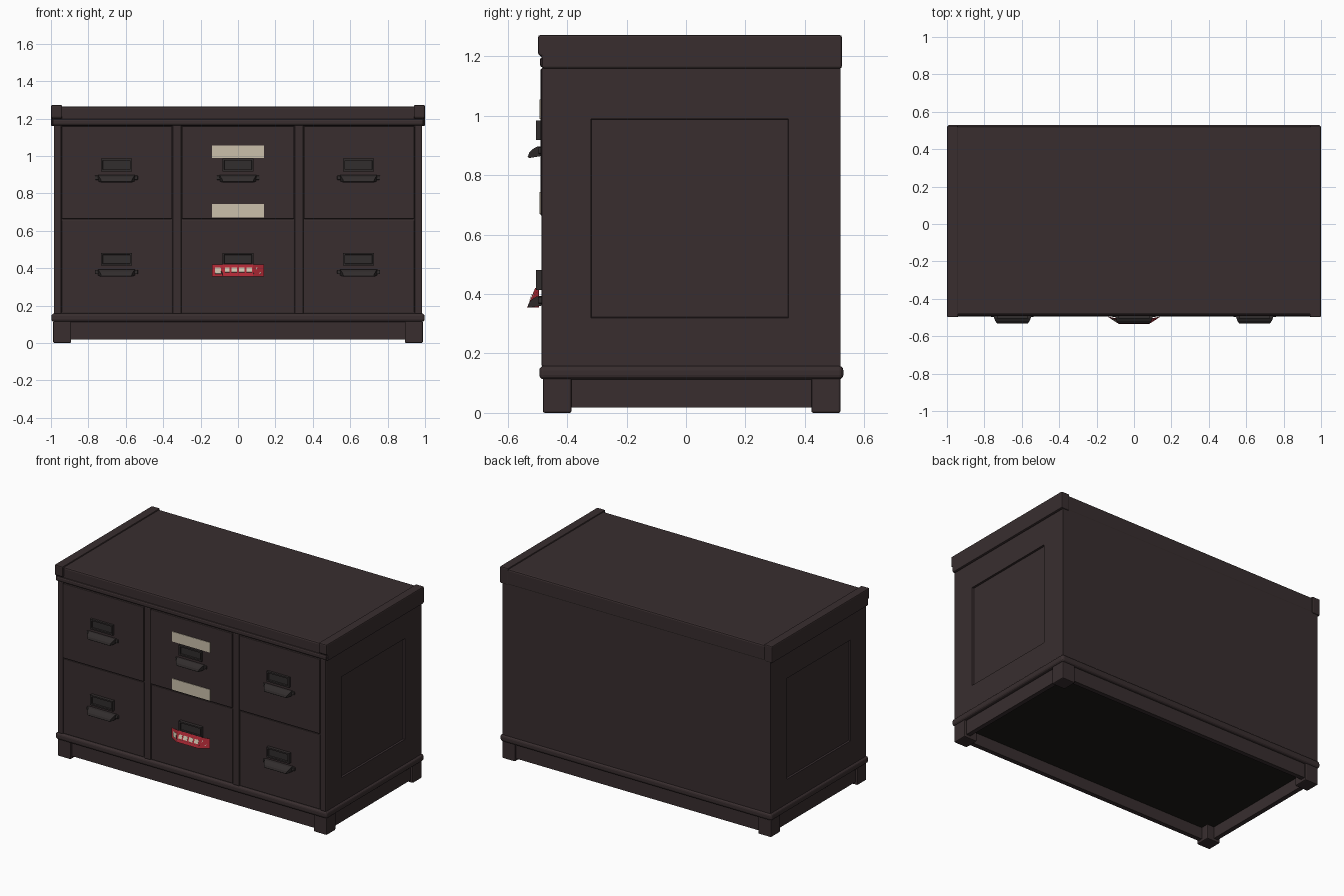
import bpy, bmesh
from mathutils import Vector

cube = bpy.data.objects.get("Cube")
if cube:
    bpy.data.objects.remove(cube, do_unlink=True)


def material(name, rgb):
    m = bpy.data.materials.new(name)
    m.use_nodes = True
    m.diffuse_color = (*rgb, 1)
    m.node_tree.nodes["Principled BSDF"].inputs["Base Color"].default_value = (*rgb, 1)
    return m


WOOD = material("dark brown wood", (0.040, 0.027, 0.028))
METAL = material("dark metal", (0.031, 0.026, 0.026))
UNDER = material("black underside", (0.012, 0.011, 0.009))
CREAM = material("cream tape", (0.60, 0.53, 0.41))
RED = material("red tape", (0.42, 0.022, 0.035))


def finish(name, bm, mat, bevel=0.0, segments=2):
    bmesh.ops.recalc_face_normals(bm, faces=bm.faces)
    mesh = bpy.data.meshes.new(name)
    bm.to_mesh(mesh)
    bm.free()
    mesh.materials.append(mat)
    ob = bpy.data.objects.new(name, mesh)
    bpy.context.collection.objects.link(ob)
    if bevel:
        mod = ob.modifiers.new("Bevel", "BEVEL")
        mod.width = bevel
        mod.segments = segments
        mod.limit_method = "ANGLE"
    return ob


def box_mesh(x, y, z):
    bm = bmesh.new()
    bmesh.ops.create_cube(bm, size=1)
    for v in bm.verts:
        v.co = Vector([(r[0] + r[1]) / 2 + c * (r[1] - r[0]) for c, r in zip(v.co, (x, y, z))])
    return bm


def box(name, x, y, z, mat=WOOD, bevel=0.0, segments=2):
    return finish(name, box_mesh(x, y, z), mat, bevel, segments)


def loft(name, section, cx, mat, bevel=0.0):
    """Closed side section of (y, z, half width) points, spread across x."""
    bm = bmesh.new()
    left = [bm.verts.new((cx + w, y, z)) for y, z, w in section]
    right = [bm.verts.new((cx - w, y, z)) for y, z, w in section]
    for i in range(len(section)):
        bm.faces.new((left[i - 1], left[i], right[i], right[i - 1]))
    bm.faces.new(left)
    bm.faces.new(right)
    return finish(name, bm, mat, bevel)


# Cabinet body with a recessed panel in each side
bm = box_mesh((-0.985, 0.985), (-0.478, 0.52), (0.15, 1.17))
for axis, cuts in ((1, (-0.32, 0.345)), (2, (0.32, 0.99))):
    for cut in cuts:
        co, no = Vector(), Vector()
        co[axis], no[axis] = cut, 1
        bmesh.ops.bisect_plane(bm, geom=bm.verts[:] + bm.edges[:] + bm.faces[:],
                               plane_co=co, plane_no=no)
bm.normal_update()
for side in (-1, 1):
    panel = [f for f in bm.faces if f.normal.x * side > 0.9
             and -0.32 < f.calc_center_median().y < 0.345
             and 0.32 < f.calc_center_median().z < 0.99]
    bmesh.ops.inset_region(bm, faces=panel, thickness=0.003, depth=-0.012)
finish("cabinet_body", bm, WOOD)

# Upright front stiles
for name, x in (("right_stile", (-0.985, -0.945)), ("right_divider", (-0.35, -0.302)),
                ("left_divider", (0.302, 0.35)), ("left_stile", (0.945, 0.985))):
    box(name, x, (-0.486, -0.46), (0.155, 1.165), bevel=0.006)

# Top board, front moulding and raised end caps
box("top_board", (-0.95, 0.95), (-0.485, 0.522), (1.16, 1.264), bevel=0.01)
box("top_front_moulding", (-0.993, 0.993), (-0.492, -0.44), (1.163, 1.198), bevel=0.01)
for name, cx in (("right_end_cap", -0.97), ("left_end_cap", 0.97)):
    cap = [(-0.485, 1.16, 0.03), (-0.485, 1.2, 0.03), (-0.498, 1.205, 0.03),
           (-0.498, 1.272, 0.03), (0.525, 1.272, 0.03), (0.525, 1.16, 0.03)]
    loft(name, cap, cx, WOOD, 0.009)

# Base moulding, recessed plinth rails, feet and underside
box("base_moulding", (-0.998, 0.998), (-0.494, 0.53), (0.113, 0.158), bevel=0.015, segments=3)
for name, y in (("front_rail", (-0.468, -0.438)), ("back_rail", (0.48, 0.51))):
    box(name, (-0.97, 0.97), y, (0.018, 0.12))
for name, x in (("right_rail", (-0.973, -0.943)), ("left_rail", (0.943, 0.973))):
    box(name, x, (-0.46, 0.505), (0.018, 0.12))
box("underside_panel", (-0.945, 0.945), (-0.44, 0.482), (0.095, 0.116), UNDER)
for side, x in (("right", (-0.988, -0.892)), ("left", (0.892, 0.988))):
    for end, y in (("front", (-0.482, -0.386)), ("back", (0.422, 0.52))):
        box(f"{end}_{side}_foot", x, y, (0, 0.118), bevel=0.006)

# Drawers, each with a label holder and a cup pull
columns = (("right", -0.943, -0.352, -0.65), ("middle", -0.3, 0.3, 0.0),
           ("left", 0.352, 0.943, 0.645))
rows = (("upper", 0.664, 1.158, 0.0, -0.49), ("lower", 0.162, 0.656, -0.504, -0.484))
for row, z0, z1, dz, front in rows:
    for col, x0, x1, cx in columns:
        tag = f"{row}_{col}"
        box(f"{tag}_drawer", (x0, x1), (front, -0.44), (z0, z1), bevel=0.004)
        bm = box_mesh((cx - 0.083, cx + 0.083), (-0.505, -0.48), (0.918 + dz, 0.985 + dz))
        bm.normal_update()
        face = [f for f in bm.faces if f.normal.y < -0.9]
        bmesh.ops.inset_individual(bm, faces=face, thickness=0.013)
        bmesh.ops.inset_individual(bm, faces=face, thickness=0.002, depth=-0.01)
        finish(f"{tag}_label_holder", bm, METAL)
        box(f"{tag}_pull_plate", (cx - 0.115, cx + 0.115), (-0.497, -0.48),
            (0.872 + dz, 0.895 + dz), METAL, 0.004)
        pull = [(-0.48, 0.898, 0.1), (-0.503, 0.896, 0.098), (-0.518, 0.887, 0.092),
                (-0.528, 0.876, 0.085), (-0.533, 0.862, 0.08), (-0.528, 0.858, 0.08),
                (-0.48, 0.866, 0.1)]
        loft(f"{tag}_pull", [(y, z + dz, w) for y, z, w in pull], cx, METAL)

# Cream tape strips on the upper middle drawer
for name, z in (("top_tape", (0.99, 1.056)), ("bottom_tape", (0.67, 0.744))):
    box(name, (-0.14, 0.14), (-0.493, -0.489), z, CREAM)


# Red tape bent around the lower middle pull, with plain cream patches
def band_y(x, z):
    t = (0.42 - z) / 0.065
    ease = min(1, max(0, (0.14 - abs(x)) / 0.06))
    return -0.496 - ease * (0.012 + 0.027 * t)


def tape(name, xs, z0, z1, mat, lift=0.0):
    bm = bmesh.new()
    pairs = [[bm.verts.new((x, band_y(x, z) - lift, z)) for z in (z0, z1)] for x in xs]
    for a, b in zip(pairs, pairs[1:]):
        bm.faces.new((a[0], b[0], b[1], a[1]))
    bmesh.ops.recalc_face_normals(bm, faces=bm.faces)
    ob = finish(name, bm, mat)
    ob.modifiers.new("Thickness", "SOLIDIFY").thickness = 0.001


tape("red_tape", (-0.14, -0.08, 0.08, 0.14), 0.355, 0.42, RED)
for i, (x0, x1) in enumerate(((-0.122, -0.09), (-0.07, -0.045), (-0.035, -0.005),
                              (0.005, 0.035), (0.045, 0.075), (0.095, 0.122))):
    edge = 0.37 if i in (0, 5) else 0.378
    tape(f"cream_patch_{i + 1}", (x0, x1), edge, 0.402, CREAM, 0.002)
